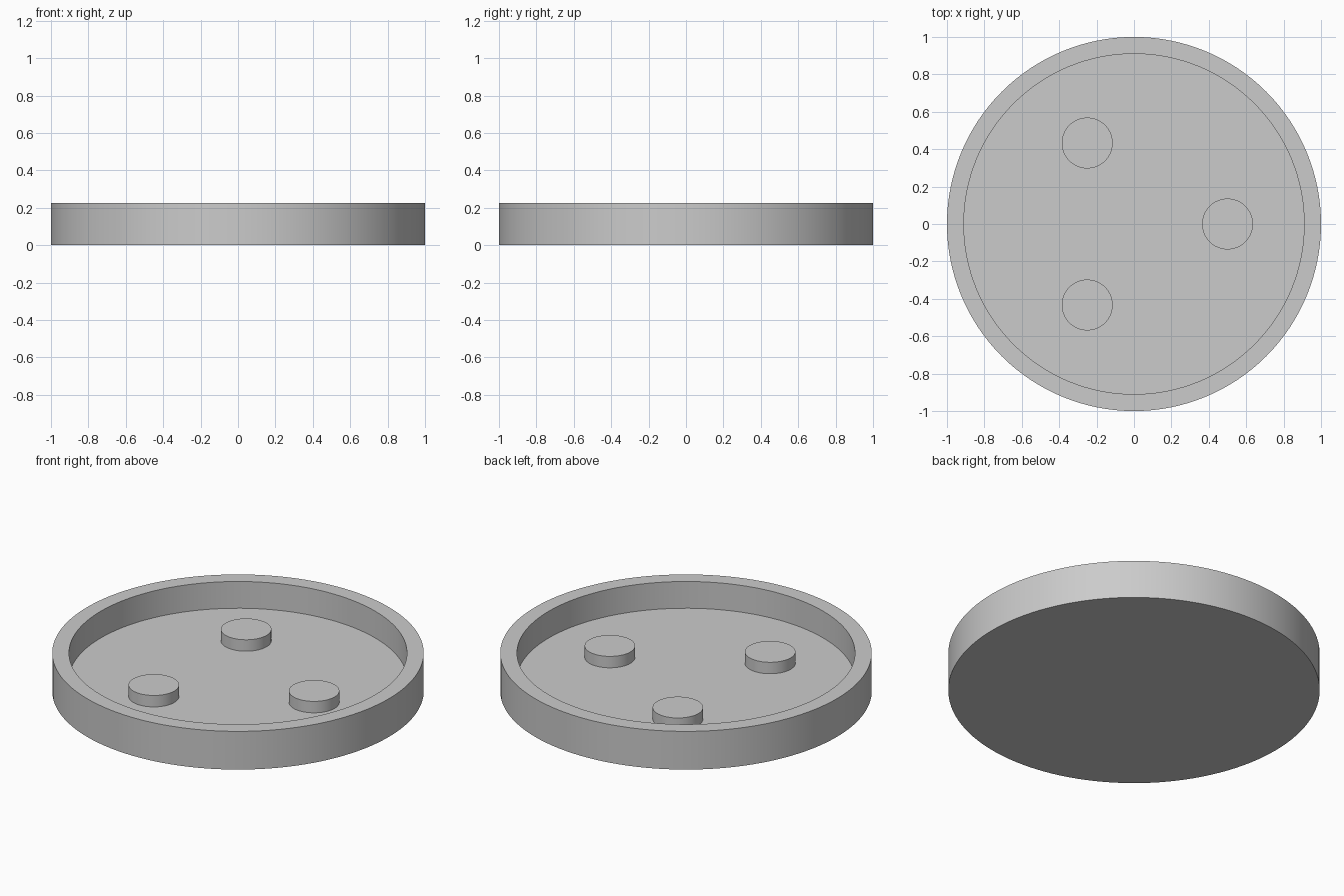
import bpy
import math

cube = bpy.data.objects.get("Cube")
if cube:
    bpy.data.objects.remove(cube, do_unlink=True)

HEIGHT = 0.227
FLOOR = 0.068
INNER = 0.91

grey = bpy.data.materials.new("light_grey")
grey.use_nodes = True
colour = (0.6, 0.6, 0.6, 1)
grey.diffuse_color = colour
grey.node_tree.nodes["Principled BSDF"].inputs["Base Color"].default_value = colour


def lathe(name, profile, segments, location=(0, 0, 0)):
    """Spin an open (radius, z) profile about z and cap both ends."""
    verts = [(r * math.cos(2 * math.pi * i / segments),
              r * math.sin(2 * math.pi * i / segments), z)
             for r, z in profile for i in range(segments)]
    faces = [list(range(segments))[::-1]]
    for ring in range(len(profile) - 1):
        a, b = ring * segments, (ring + 1) * segments
        for i in range(segments):
            j = (i + 1) % segments
            faces.append([a + i, a + j, b + j, b + i])
    last = (len(profile) - 1) * segments
    faces.append(list(range(last, last + segments)))
    mesh = bpy.data.meshes.new(name)
    mesh.from_pydata(verts, [], faces)
    mesh.materials.append(grey)
    obj = bpy.data.objects.new(name, mesh)
    obj.location = location
    bpy.context.collection.objects.link(obj)
    bpy.ops.object.select_all(action='DESELECT')
    obj.select_set(True)
    bpy.context.view_layer.objects.active = obj
    bpy.ops.object.shade_smooth_by_angle(angle=math.radians(30))
    return obj


# Round tray with a raised rim
lathe("tray", [(1, 0), (1, HEIGHT), (INNER, HEIGHT), (INNER, FLOOR)], 128)

# Three short pegs spaced evenly on the tray floor
for n in range(3):
    angle = n * math.tau / 3
    lathe(f"peg_{n + 1}", [(0.136, 0), (0.136, 0.068)], 64,
          (0.5 * math.cos(angle), 0.5 * math.sin(angle), FLOOR))
